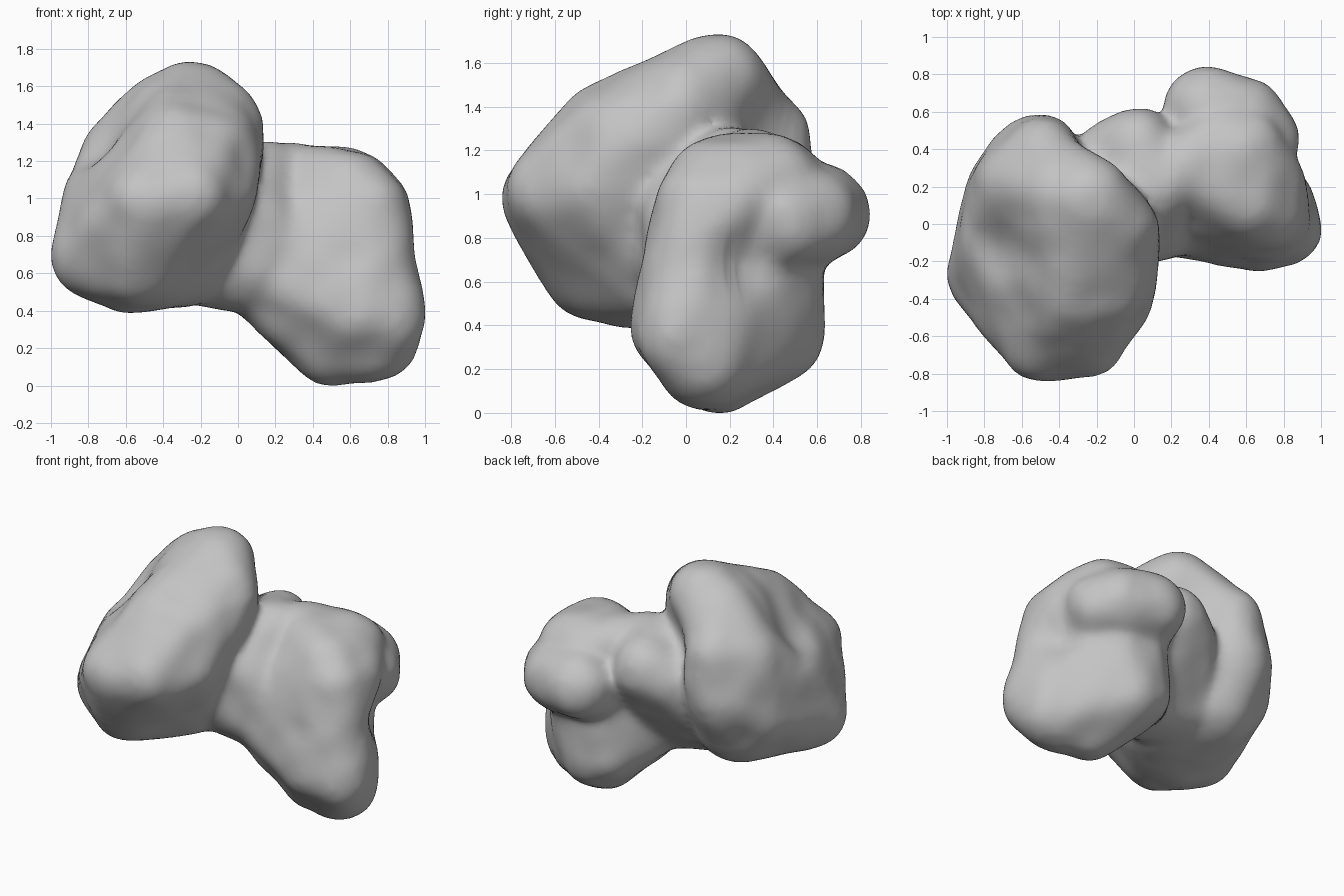
import bpy
import bmesh
import math
from mathutils import Matrix, Vector, noise

default = bpy.data.objects.get("Cube")
if default:
    bpy.data.objects.remove(default, do_unlink=True)

# Each lump is a rounded hull stretched over a few balls: x, y, z, radius
head_lobe = [
    (-.25, .13, 1.5, .24), (-.08, 0, 1.44, .19),       # crown
    (-.06, -.04, 1.37, .2), (-.4, .16, 1.45, .22),
    (-.61, .2, 1.22, .24), (-.47, .35, 1.25, .22),     # rear shoulder
    (-.53, .33, 1, .25), (-.52, .17, .75, .27),        # rear
    (-.7, -.05, 1.05, .22), (-.68, .15, .85, .23),     # outer side
    (-.78, -.27, .7, .22), (-.6, -.25, .62, .22),      # low corner
    (-.55, -.42, .66, .23), (-.3, -.1, .68, .25),      # underside
    (-.5, -.63, .98, .21), (-.27, -.6, 1.02, .22),     # nose
    (-.1, -.4, 1.05, .2), (-.08, -.28, 1.2, .2),       # inner cheek
    (-.33, -.37, 1.29, .22), (-.13, -.33, 1.28, .2),   # brow
]
foot_lobe = [
    (.5, .15, .21, .2), (.74, .08, .25, .22),          # toe
    (.81, -.03, .36, .19), (.65, -.06, .4, .19),       # front edge
    (.33, .41, .4, .21), (.4, .41, .36, .22),          # heel
    (.72, .2, .96, .2), (.6, .4, 1.07, .2),            # top
    (.28, .3, 1.1, .2), (.62, .11, 1.05, .2),
    (.45, .42, 1.06, .2), (.7, .06, .95, .2),
    (.68, .01, .74, .2), (.25, .05, .75, .2), (.12, .1, .62, .25),  # inner side
]
rear_bulge = [
    (.38, .62, .92, .22), (.6, .57, .9, .21), (.69, .45, .88, .2),
    (.4, .35, .85, .27),
]
neck = [
    (-.25, .06, .74, .29), (.08, .08, .67, .28), (.2, .12, .74, .28),
    (.05, .06, .88, .27),
    (-.12, .37, 1, .19), (.01, .41, 1.06, .21),        # rear knob
    (.02, .22, 1.1, .2), (.14, .2, 1.11, .2),
]


def add_rounded_hull(target, balls):
    """Add the convex hull of a set of balls to the target mesh."""
    hull = bmesh.new()
    for x, y, z, radius in balls:
        bmesh.ops.create_icosphere(hull, subdivisions=3, radius=radius,
                                   matrix=Matrix.Translation((x, y, z)))
    bmesh.ops.delete(hull, geom=hull.edges[:], context='EDGES_FACES')
    bmesh.ops.convex_hull(hull, input=hull.verts[:])
    loose = [v for v in hull.verts if not v.link_faces]
    bmesh.ops.delete(hull, geom=loose, context='VERTS')
    bmesh.ops.recalc_face_normals(hull, faces=hull.faces[:])
    part = bpy.data.meshes.new("hull_part")
    hull.to_mesh(part)
    hull.free()
    target.from_mesh(part)
    bpy.data.meshes.remove(part)


# Fuse the lobes into one skin
bm = bmesh.new()
for balls in (head_lobe, foot_lobe, rear_bulge, neck):
    add_rounded_hull(bm, balls)
mesh = bpy.data.meshes.new("rock_body")
bm.to_mesh(mesh)
bm.free()
rock = bpy.data.objects.new("rock_body", mesh)
bpy.context.collection.objects.link(rock)
bpy.context.view_layer.objects.active = rock
rock.select_set(True)

remesh = rock.modifiers.new("fuse", 'REMESH')
remesh.mode = 'VOXEL'
remesh.voxel_size = 0.03
soften = rock.modifiers.new("soften", 'SMOOTH')
soften.factor = 0.5
soften.iterations = 14
for name in ("fuse", "soften"):
    bpy.ops.object.modifier_apply(modifier=name)

# Hollows: centre, push, reach
hollows = [
    (Vector((.85, .27, .7)), Vector((-.08, -.05, 0)), .17),      # end face
    (Vector((-.72, -.1, 1.3)), Vector((.04, 0, -.05)), .2),      # behind the brow
    (Vector((-.22, .4, 1.3)), Vector((-.03, -.06, -.03)), .18),  # beside the knob
]
# Fine lumps, with a slight swell to make up for the softening
for v in rock.data.vertices:
    start = v.co.copy()
    lump = v.normal * (noise.noise(start * 5) * 0.012 + 0.009)
    for centre, push, reach in hollows:
        v.co += push * math.exp(-((start - centre).length / reach) ** 2)
    v.co += lump

# Rest the lowest point on the ground
ground = min(v.co.z for v in rock.data.vertices)
rock.data.transform(Matrix.Translation((0, 0, -ground)))

# Plain grey stone
stone = bpy.data.materials.new("grey_stone")
stone.use_nodes = True
grey = (.55, .55, .55, 1)
stone.diffuse_color = grey
shader = next(n for n in stone.node_tree.nodes if n.type == 'BSDF_PRINCIPLED')
shader.inputs["Base Color"].default_value = grey
shader.inputs["Roughness"].default_value = 0.9
rock.data.materials.clear()
rock.data.materials.append(stone)
bpy.ops.object.shade_smooth()
